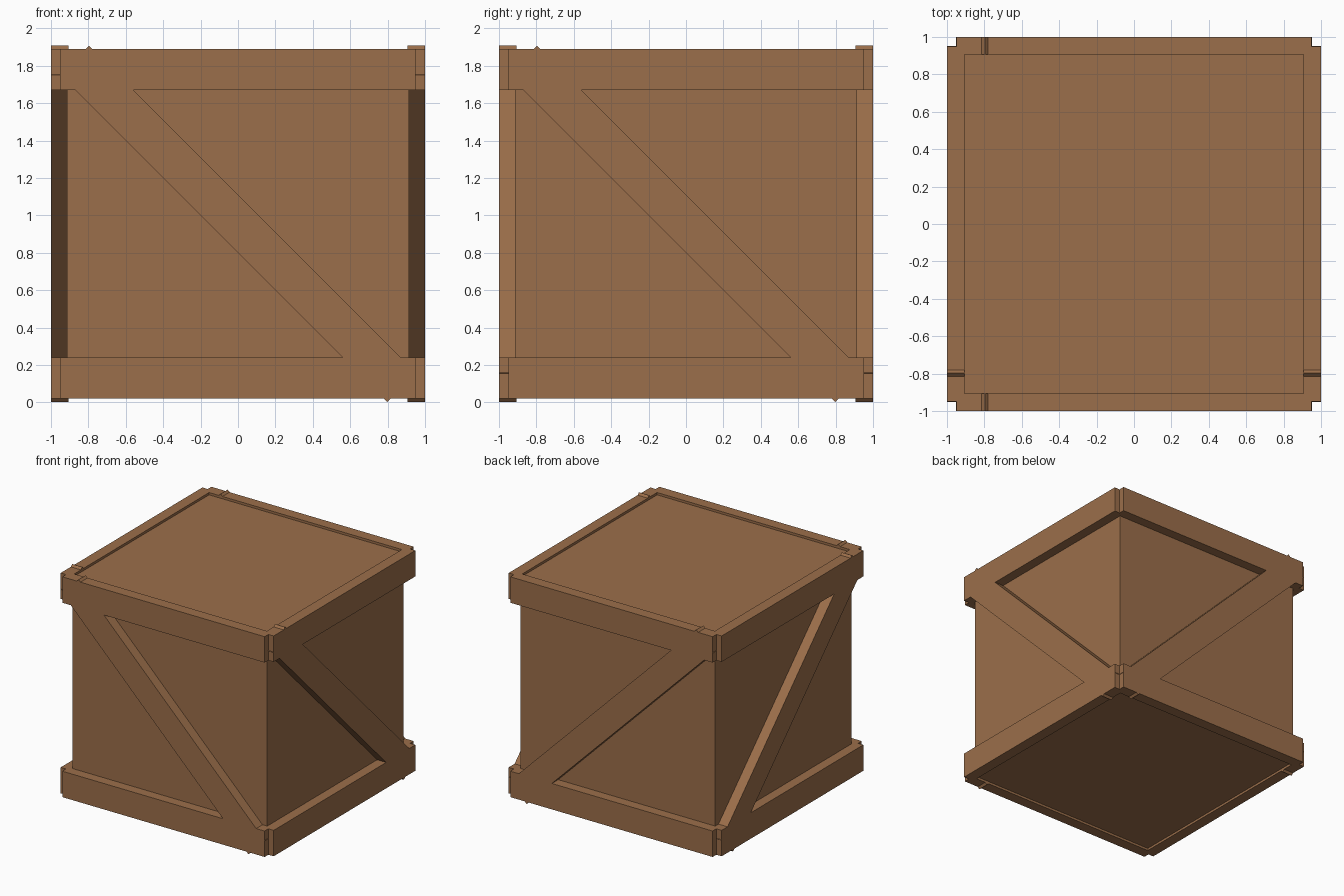
import bpy, math
from mathutils import Matrix

if "Cube" in bpy.data.objects:
    bpy.data.objects.remove(bpy.data.objects["Cube"])

MID = 0.955      # height of the crate's centre
THICK = 0.095    # board thickness
OFF = 1 - THICK / 2

wood = bpy.data.materials.new("brown wood")
wood.diffuse_color = (0.33, 0.158, 0.069, 1)
wood.use_nodes = True
wood.node_tree.nodes["Principled BSDF"].inputs["Base Color"].default_value = wood.diffuse_color


def box(name, size, matrix):
    """Add a box of the given size, placed by a matrix."""
    x, y, z = (s / 2 for s in size)
    verts = [(i, j, k) for i in (-x, x) for j in (-y, y) for k in (-z, z)]
    faces = [(0, 1, 3, 2), (4, 6, 7, 5), (0, 4, 5, 1),
             (2, 3, 7, 6), (0, 2, 6, 4), (1, 5, 7, 3)]
    mesh = bpy.data.meshes.new(name)
    mesh.from_pydata(verts, [], faces)
    mesh.materials.append(wood)
    obj = bpy.data.objects.new(name, mesh)
    obj.matrix_world = matrix
    bpy.context.collection.objects.link(obj)
    return obj


centre = Matrix.Translation((0, 0, MID))

# Inner box, slightly recessed behind the rails on every side
box("crate_body", (1.83, 1.83, 1.83), centre)

# Each wall has a top rail, a bottom rail and a 45 degree brace
for wall, turn, side in (("front", 0, -1), ("back", 0, 1),
                         ("right", 90, 1), ("left", 90, -1)):
    spin = Matrix.Rotation(math.radians(turn), 4, 'Z')
    # distance along the local y axis that lands on the wanted wall
    out = side if turn == 0 else -side
    base = centre @ spin @ Matrix.Translation((0, out * OFF, 0))
    for level, z in (("top", 0.825), ("bottom", -0.825)):
        box(f"{wall}_{level}_rail", (1.90, THICK, 0.22),
            base @ Matrix.Translation((0, 0, z)))
    # brace runs from high at the negative end to low at the positive end
    box(f"{wall}_brace", (2.474, THICK, 0.22),
        base @ Matrix.Rotation(math.radians(45), 4, 'Y'))
